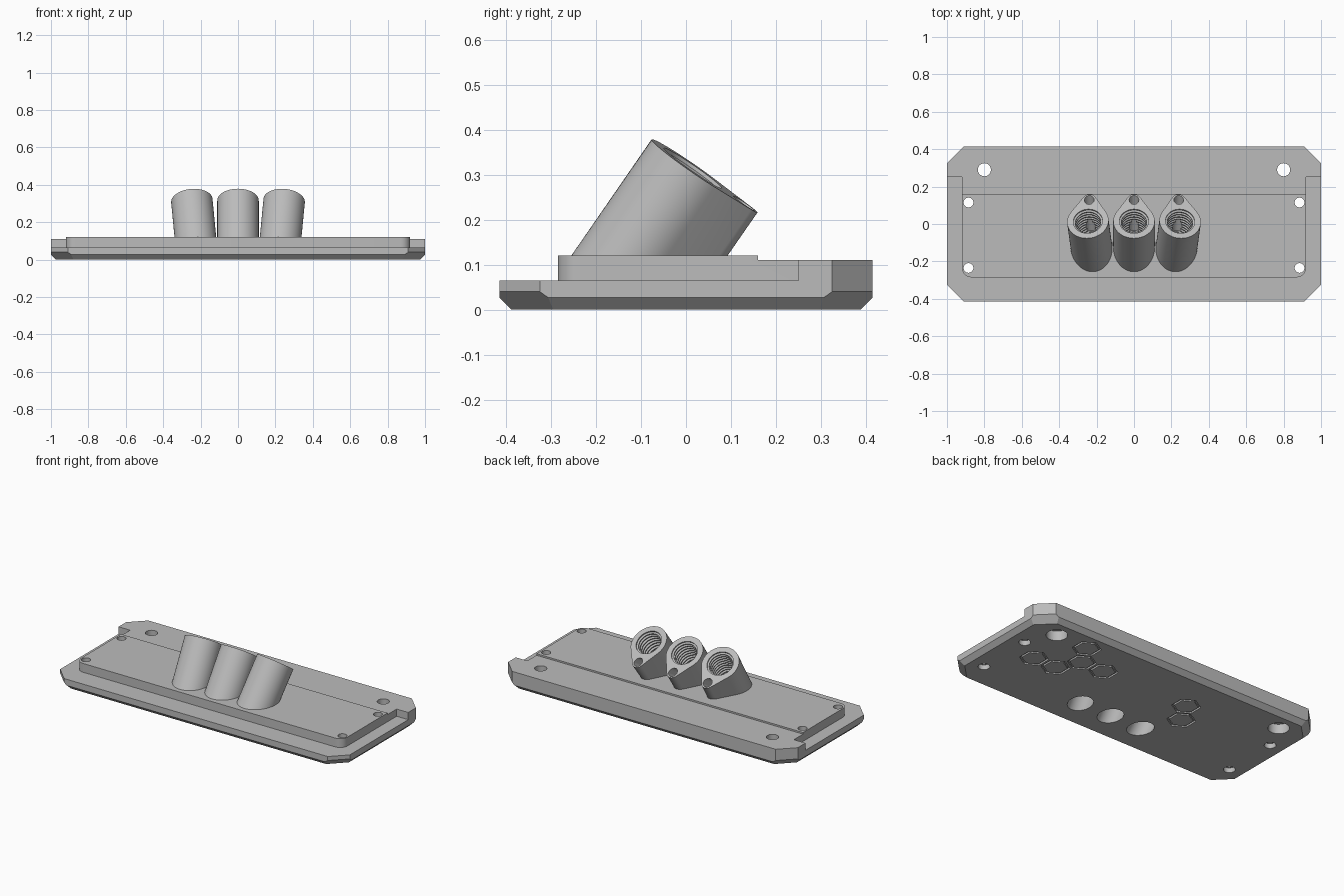
import bpy, bmesh
from math import sin, cos, pi, acos, radians
from mathutils import Matrix, Vector

cube = bpy.data.objects.get("Cube")
if cube:
    bpy.data.objects.remove(cube, do_unlink=True)

grey = bpy.data.materials.new("plain grey plastic")
grey.use_nodes = True
grey.diffuse_color = (0.5, 0.5, 0.5, 1)
grey.node_tree.nodes["Principled BSDF"].inputs["Base Color"].default_value = (0.5, 0.5, 0.5, 1)


def finish(name, bm):
    bmesh.ops.recalc_face_normals(bm, faces=bm.faces[:])
    mesh = bpy.data.meshes.new(name)
    bm.to_mesh(mesh)
    bm.free()
    mesh.materials.append(grey)
    ob = bpy.data.objects.new(name, mesh)
    bpy.context.scene.collection.objects.link(ob)
    return ob


def arc(cx, cy, r, a0, a1, n):
    return [(cx + r * cos(a0 + (a1 - a0) * i / n), cy + r * sin(a0 + (a1 - a0) * i / n))
            for i in range(n + 1)]


def circle(cx, cy, r, n=32, start=0):
    return arc(cx, cy, r, start, start + 2 * pi, n)[:-1]


def loft(bm, rings, mat=Matrix(), ring_shaped=False):
    """Closed solid through equal point rings, capped or joined end to start."""
    loops = [[bm.verts.new(mat @ Vector(p)) for p in ring] for ring in rings]
    n = len(loops[0])
    pairs = list(zip(loops, loops[1:]))
    if ring_shaped:
        pairs.append((loops[-1], loops[0]))
    else:
        bm.faces.new(loops[0])
        bm.faces.new(loops[-1])
    for a, b in pairs:
        for i in range(n):
            k = (i + 1) % n
            bm.faces.new((a[i], a[k], b[k], b[i]))


def prism(bm, outline, z0, z1, mat=Matrix()):
    loft(bm, [[(x, y, z) for x, y in outline] for z in (z0, z1)], mat)


def boolean(target, tool, operation):
    """Bake a boolean, moving to the next solver if the plate is lost."""
    tool.hide_render = True
    mod = target.modifiers.new("boolean", 'BOOLEAN')
    mod.operation, mod.object = operation, tool
    result = None
    for solver in ('EXACT', 'MANIFOLD', 'FLOAT'):
        mod.solver = solver
        bpy.context.view_layer.update()
        evaluated = target.evaluated_get(bpy.context.evaluated_depsgraph_get())
        mesh = bpy.data.meshes.new_from_object(evaluated)
        if len(mesh.polygons) and max(v.co.x for v in mesh.vertices) > 0.99:
            result = mesh
            break
    target.modifiers.remove(mod)
    if result:
        target.data = result
    bpy.data.objects.remove(tool, do_unlink=True)


# Base plate: clipped rectangle with a bevelled underside
HY = 0.415
rings = []
for z, inset, corner in ((0, 0.027, 0.04), (0.027, 0, 0.013), (0.04, 0, 0), (0.12, 0, 0)):
    hx, hy = 1 - inset, HY - inset
    total = 1.325 - corner * 2 ** 0.5
    cx, cy = total - hy, total - hx
    rings.append([(hx, -cy, z), (hx, cy, z), (cx, hy, z), (-cx, hy, z),
                  (-hx, cy, z), (-hx, -cy, z), (-cx, -hy, z), (cx, -hy, z)])
bm = bmesh.new()
loft(bm, rings)
body = finish("mounting_plate", bm)

# Lower border around the raised deck, with rounded front corners
R = 0.05
border = ([(-1.1, 0.25), (-0.92, 0.25)]
          + arc(-0.92 + R, -0.285 + R, R, pi, 1.5 * pi, 8)
          + arc(0.92 - R, -0.285 + R, R, 1.5 * pi, 2 * pi, 8)
          + [(0.92, 0.25), (1.1, 0.25), (1.1, -0.5), (-1.1, -0.5)])
bm = bmesh.new()
prism(bm, border, 0.065, 0.2)
boolean(body, finish("border_cutter", bm), 'DIFFERENCE')

# Shallow step down to the rear ledge
bm = bmesh.new()
prism(bm, [(-1.2, 0.16), (1.2, 0.16), (1.2, 0.6), (-1.2, 0.6)], 0.11, 0.2)
boolean(body, finish("ledge_cutter", bm), 'DIFFERENCE')

# Three leaning sockets, the outer two fanned outwards
tilt = Matrix(((1, 0, 0, 0), (0, 0.823, 0.568, 0.015), (0, -0.568, 0.823, 0.196), (0, 0, 0, 1)))
frames = [Matrix.Translation((s * 0.228, 0, 0.12)) @ Matrix.Rotation(radians(5.5 * s), 4, 'Y') @ tilt
          for s in (-1, 0, 1)]
BIG, SMALL, GAP = 0.111, 0.037, 0.138
a = acos((BIG - SMALL) / GAP)
teardrop = (arc(0, 0, BIG, pi / 2 + a, 2.5 * pi - a, 48)
            + arc(0, GAP, SMALL, pi / 2 - a, pi / 2 + a, 12))
for frame in frames:
    axis = frame.to_3x3() @ Vector((0, 0, 1))
    top = [frame @ Vector((x, y, 0)) for x, y in teardrop]
    foot = [p - axis * ((p.z - 0.09) / axis.z) for p in top]
    bm = bmesh.new()
    loft(bm, [foot, top])
    boolean(body, finish("socket", bm), 'UNION')

# Threaded bores running through to the underside
profile = [(0.078, 0.02), (0.078, -0.008)]
for i in range(9):
    t = -0.012 - i * 0.022
    profile += [(0.068, t), (0.068, t - 0.006), (0.078, t - 0.012), (0.078, t - 0.016)]
profile += [(0.068, profile[-1][1] - 0.006), (0.068, -0.55)]
for frame in frames:
    bm = bmesh.new()
    loft(bm, [[(x, y, z) for x, y in circle(0, 0, r, 40)] for r, z in profile], frame)
    boolean(body, finish("bore_cutter", bm), 'DIFFERENCE')

# Narrow side channels that angle into the bores
lean = Matrix.Translation((0, GAP, 0)) @ Matrix.Rotation(radians(-24), 4, 'X')
for frame in frames:
    bm = bmesh.new()
    prism(bm, circle(0, 0, 0.026, 24), -0.29, 0.05, frame @ lean)
    boolean(body, finish("channel_cutter", bm), 'DIFFERENCE')

# Screw holes with wider recesses underneath
screws = [(s * 0.8, 0.29, 0.035, 0.06, 0.06) for s in (-1, 1)]
screws += [(s * 0.885, y, 0.026, 0.033, 0.03) for s in (-1, 1) for y in (0.115, -0.235)]
bm = bmesh.new()
for x, y, r, wide, depth in screws:
    steps = ((wide, -0.1), (wide, depth), (r, depth), (r, 0.3))
    loft(bm, [[(px, py, z) for px, py in circle(x, y, rad)] for rad, z in steps])
boolean(body, finish("screw_cutter", bm), 'DIFFERENCE')

# Honeycomb outlines engraved in the underside
PITCH = 0.155
ROW = PITCH * 0.866
cells = [(0.577 + PITCH * i, 0.013 + ROW * j)
         for i, j in ((0, 2), (1, 0), (0, 0), (-0.5, 1), (-1.5, 1))]
cells += [(-0.253, 0.013 + ROW), (-0.33, 0.013)]
bm = bmesh.new()
for x, y in cells:
    steps = ((0.082, -0.02), (0.082, 0.01), (0.068, 0.01), (0.068, -0.02))
    loft(bm, [[(px, py, z) for px, py in circle(x, y, r, 6, pi / 6)] for r, z in steps],
         ring_shaped=True)
boolean(body, finish("honeycomb_cutter", bm), 'DIFFERENCE')

# Keep edges crisp and round walls smooth
bpy.ops.object.select_all(action='DESELECT')
body.select_set(True)
bpy.context.view_layer.objects.active = body
bpy.ops.object.shade_smooth_by_angle(angle=radians(25))
